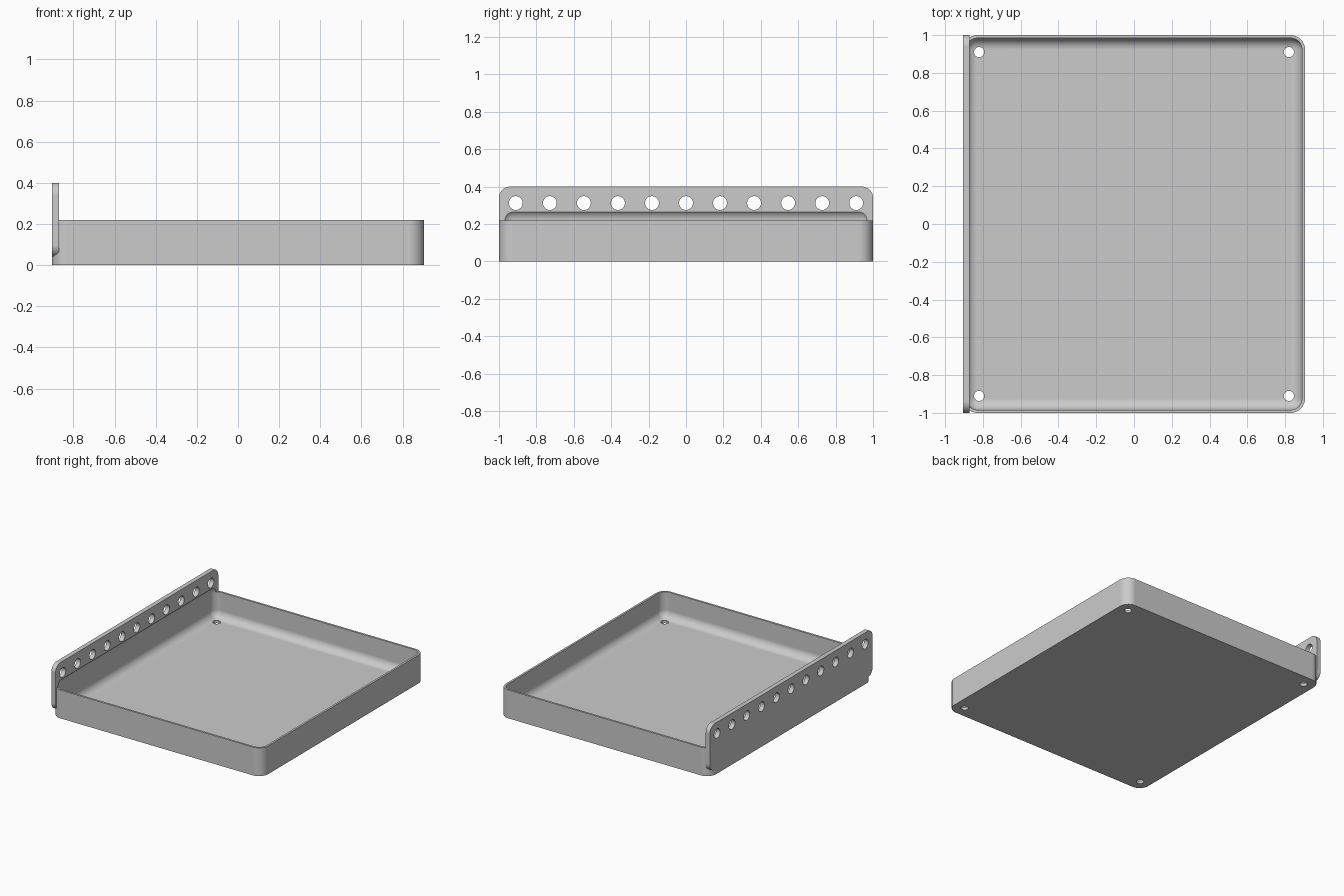
import bpy, bmesh, math
from mathutils import Matrix, Vector

default = bpy.data.objects.get("Cube")
if default:
    bpy.data.objects.remove(default)

HALF_X, HALF_Y = 0.905, 1.0
RIM, PLATE_TOP, PLATE_LOW = 0.22, 0.40, 0.04
PLATE_IN = -0.87
WALL, FLOOR, FILLET = 0.016, 0.02, 0.06

grey = bpy.data.materials.new("grey")
grey.use_nodes = True
colour = (0.6, 0.6, 0.6, 1)
grey.diffuse_color = colour
grey.node_tree.nodes["Principled BSDF"].inputs["Base Color"].default_value = colour


def make_object(name, bm):
    mesh = bpy.data.meshes.new(name)
    bm.to_mesh(mesh)
    bm.free()
    obj = bpy.data.objects.new(name, mesh)
    bpy.context.collection.objects.link(obj)
    mesh.materials.append(grey)
    return obj


def rounded_box(name, low, high, radius, axis=None, segments=12):
    """Box with edges along one axis rounded, or all edges if axis is None."""
    low, high = Vector(low), Vector(high)
    bm = bmesh.new()
    bmesh.ops.create_cube(bm, size=1)
    for v in bm.verts:
        v.co = (low + high) / 2 + v.co * (high - low)
    edges = [e for e in bm.edges if axis is None
             or abs((e.verts[0].co - e.verts[1].co)[axis]) > 1e-4]
    bmesh.ops.bevel(bm, geom=edges, offset=radius, segments=segments,
                    profile=0.5, affect='EDGES')
    return make_object(name, bm)


def drills(name, centres, radius, depth, turn):
    bm = bmesh.new()
    for c in centres:
        bmesh.ops.create_cone(bm, cap_ends=True, segments=32, radius1=radius,
                              radius2=radius, depth=depth,
                              matrix=Matrix.Translation(c) @ turn)
    return make_object(name, bm)


def combine(target, tool, operation):
    mod = target.modifiers.new(operation.lower(), 'BOOLEAN')
    mod.operation, mod.solver, mod.object = operation, 'EXACT', tool
    bpy.context.view_layer.objects.active = target
    bpy.ops.object.modifier_apply(modifier=mod.name)
    bpy.data.objects.remove(tool)


# Solid tray body and upright perforated plate
tray = rounded_box("tray", (-HALF_X, -HALF_Y, 0), (HALF_X, HALF_Y, RIM),
                   FILLET + WALL, axis=2)
plate = rounded_box("mounting_plate", (-HALF_X, -HALF_Y, PLATE_LOW),
                    (PLATE_IN, HALF_Y, PLATE_TOP), FILLET, axis=0)
combine(tray, plate, 'UNION')

# Hollow with rounded edges, running a little way up the plate
hollow = rounded_box("hollow", (-HALF_X + WALL, -HALF_Y + WALL, FLOOR),
                     (HALF_X - WALL, HALF_Y - WALL, RIM + FILLET), FILLET)
combine(tray, hollow, 'DIFFERENCE')

# Row of holes through the plate
row = [(-HALF_X, 0.182 * i, 0.312) for i in range(-5, 6)]
combine(tray, drills("plate_holes", row, 0.037, 0.2,
                     Matrix.Rotation(math.pi / 2, 4, 'Y')), 'DIFFERENCE')

# Screw holes in the floor corners
corners = [(x, y, 0) for x in (-0.82, 0.82) for y in (-0.91, 0.91)]
combine(tray, drills("floor_holes", corners, 0.027, 0.2, Matrix()), 'DIFFERENCE')

# Smooth fillets with crisp rims
bpy.ops.object.select_all(action='DESELECT')
tray.select_set(True)
bpy.context.view_layer.objects.active = tray
bpy.ops.object.shade_smooth_by_angle(angle=math.radians(30))
weighted = tray.modifiers.new("even_shading", 'WEIGHTED_NORMAL')
weighted.keep_sharp = True
